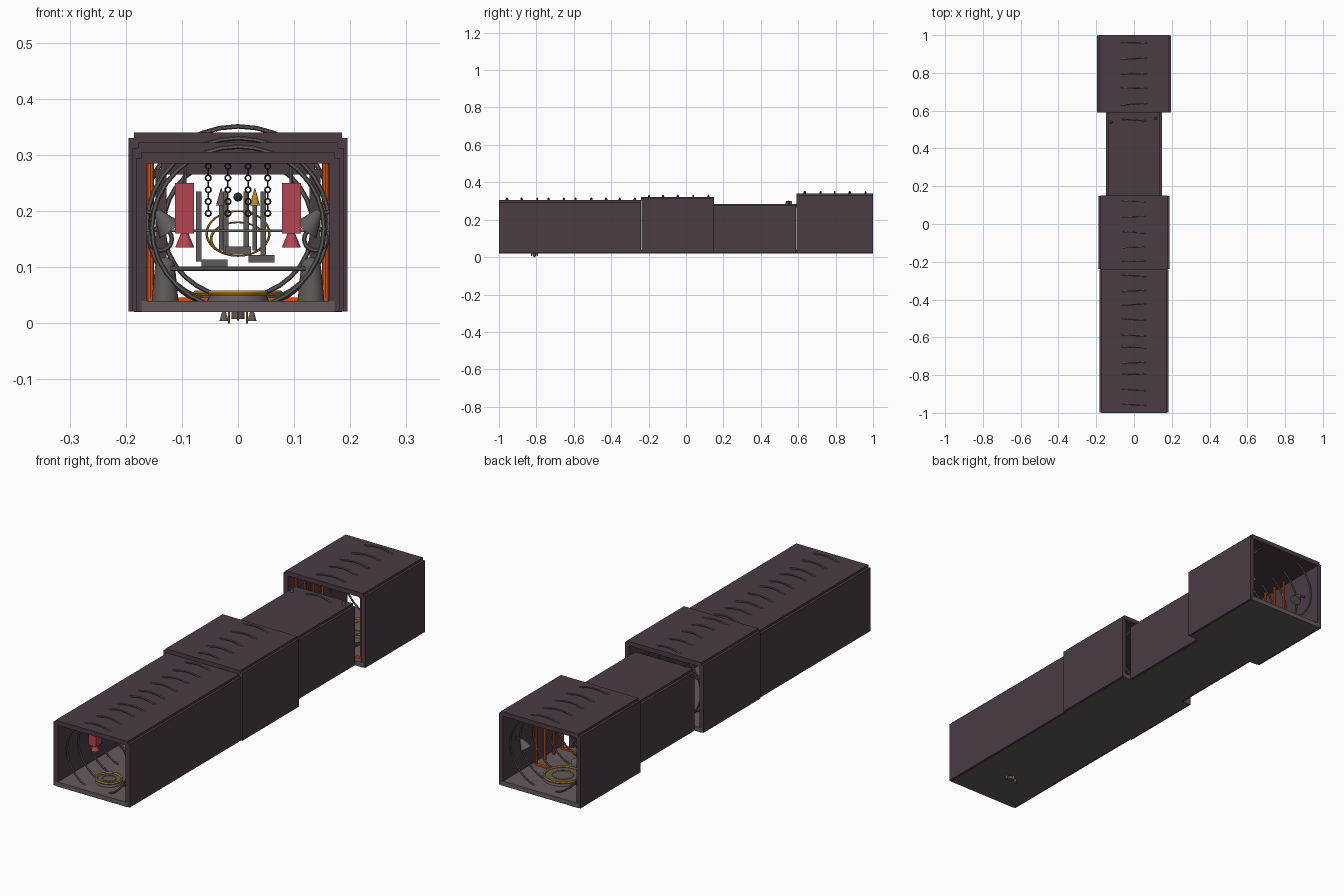
import bpy, math, random
from mathutils import Vector

random.seed(4)
if "Cube" in bpy.data.objects:
    bpy.data.objects.remove(bpy.data.objects["Cube"])


def material(name, r, g, b):
    m = bpy.data.materials.new(name)
    m.use_nodes = True
    m.diffuse_color = (r, g, b, 1)
    m.node_tree.nodes["Principled BSDF"].inputs["Base Color"].default_value = (r, g, b, 1)
    return m


PLUM = material("plum panel", 0.07, 0.045, 0.06)
FLOOR = material("warm grey floor", 0.13, 0.105, 0.105)
GREY = material("grey metal", 0.12, 0.105, 0.105)
RED = material("red", 0.45, 0.06, 0.085)
GOLD = material("gold", 0.5, 0.25, 0.015)
ORANGE = material("orange", 0.72, 0.08, 0.006)
BLACK = material("black iron", 0.02, 0.02, 0.02)


def finish(name, mat, smooth=False):
    ob = bpy.context.object
    ob.name = name
    ob.data.materials.append(mat)
    if smooth:
        bpy.ops.object.shade_smooth_by_angle()
    return ob


def box(name, mat, x, y, z):
    """Box from (low, high) spans on each axis."""
    spans = (x, y, z)
    bpy.ops.mesh.primitive_cube_add(size=1, location=[(a + b) / 2 for a, b in spans])
    bpy.context.object.scale = [b - a for a, b in spans]
    return finish(name, mat)


def rod(name, mat, start, end, r1, r2=None, sides=12):
    """Cylinder or cone between two points."""
    a, b = Vector(start), Vector(end)
    bpy.ops.mesh.primitive_cone_add(vertices=sides, radius1=r1, radius2=r1 if r2 is None else r2,
                                    depth=(b - a).length, location=(a + b) / 2)
    bpy.context.object.rotation_euler = (b - a).to_track_quat("Z", "Y").to_euler()
    return finish(name, mat, True)


def ring(name, mat, loc, radius, tube, rot=(0, 0, 0), stretch=1, sides=32):
    bpy.ops.mesh.primitive_torus_add(major_radius=radius, minor_radius=tube, major_segments=sides,
                                     minor_segments=6, location=loc, rotation=rot)
    bpy.context.object.scale.x = stretch
    return finish(name, mat, True)


def ball(name, mat, loc, radius):
    bpy.ops.mesh.primitive_uv_sphere_add(segments=12, ring_count=8, radius=radius, location=loc)
    return finish(name, mat, True)


# Four nested tunnel sections: half width, top, y span, hoop centre, hoop radius
BASE, T = 0.02, 0.01
sections = {
    "front": (0.172, 0.305, -1.0, -0.24, 0.170, 0.145),
    "middle": (0.178, 0.322, -0.24, 0.15, 0.177, 0.153),
    "narrow": (0.137, 0.285, 0.15, 0.59, 0.172, 0.126),
    "rear": (0.185, 0.340, 0.59, 1.0, 0.191, 0.160),
}
hoop_rows = {
    "front": [-0.96, -0.88, -0.8, -0.73, -0.65, -0.59, -0.51, -0.43, -0.35, -0.27],
    "middle": [-0.2, -0.12, -0.04, 0.04, 0.12],
    "narrow": [0.55],
    "rear": [0.64, 0.72, 0.8, 0.88, 0.96],
}
for part, (w, top, y0, y1, cz, radius) in sections.items():
    box(part + "_floor", FLOOR, (-w, w), (y0, y1), (BASE, BASE + 2 * T))
    box(part + "_ceiling", PLUM, (-w, w), (y0, y1), (top - 2 * T, top))
    for side, s in (("left", 1), ("right", -1)):
        edges = sorted((s * (w - T), s * (w + T)))
        box(f"{part}_{side}_wall", PLUM, edges, (y0 + 0.001, y1 - 0.001), (BASE + 0.001, top - T))
    # Slightly skewed hoops that break through the ceiling
    for y in hoop_rows[part]:
        tilt = (math.pi / 2 + random.uniform(-0.04, 0.04), 0, random.uniform(-0.09, 0.09))
        ring(part + "_hoop", GREY, (0, y, cz), radius, 0.004, tilt, 1.06)

# Knobs on the narrow roof
for x, y in ((-0.12, 0.54), (0.115, 0.56)):
    rod("roof_knob", GREY, (x, y, 0.28), (x, y, 0.3), 0.009, 0.005)

# Round daises with gold rims at both ends
for name, y, r in (("front", -0.88, 0.05), ("rear", 0.84, 0.075)):
    rod(name + "_dais", GREY, (0, y, 0.038), (0, y, 0.052), r + 0.006, r, 32)
    ring(name + "_dais_rim", GOLD, (0, y, 0.054), r, 0.005)
    ring(name + "_dais_inner_rim", GOLD, (0, y, 0.053), r * 0.55, 0.002)

# Small fixture under the front floor
rod("under_hub", GREY, (0, -0.81, 0.008), (0, -0.81, 0.022), 0.012)
for s in (-1, 1):
    rod("under_cone", GREY, (s * 0.025, -0.81, 0.004), (s * 0.025, -0.81, 0.022), 0.008, 0.003)
    rod("under_pin", GOLD, (s * 0.016, -0.81, 0), (s * 0.016, -0.81, 0.022), 0.0025, sides=6)
    rod("under_pin", GOLD, (0, -0.81 + s * 0.016, 0.005), (0, -0.81 + s * 0.016, 0.022), 0.0025, sides=6)

# Side fittings, mirrored left and right
for side, s in (("left", 1), ("right", -1)):
    x = s * 0.095
    box(side + "_red_case", RED, (x - 0.017, x + 0.017), (-0.86, -0.82), (0.16, 0.25))
    rod(side + "_red_nozzle", RED, (x, -0.84, 0.135), (x, -0.84, 0.162), 0.017, 0.006)
    rod(side + "_case_hanger", GREY, (x, -0.84, 0.25), (x, -0.84, 0.29), 0.003)
    # Orange wall posts in the rear section
    for y in (0.62, 0.68, 0.74, 0.8):
        rod(side + "_orange_post", ORANGE, (s * 0.156, y, 0.04), (s * 0.156, y, 0.322), 0.006, sides=8)
    # Flared wall lamps and floor tanks
    for y in (-0.6, 0.92):
        rod(side + "_lamp", GREY, (s * 0.12, y, 0.165), (s * 0.145, y, 0.2), 0.024, 0.006, 16)
        rod(side + "_lamp_arm", GREY, (s * 0.14, y, 0.195), (s * 0.17, y, 0.2), 0.004)
    rod(side + "_tank", GREY, (s * 0.13, -0.35, 0.038), (s * 0.13, -0.35, 0.1), 0.024, 0.018, 16)
    ball(side + "_tank_dome", GREY, (s * 0.13, -0.35, 0.1), 0.018)
    ring(side + "_wall_coil", GREY, (s * 0.138, -0.5, 0.15), 0.02, 0.004, (math.pi / 2, 0, 0), sides=20)
    # Gold-tipped and plain hanging spikes
    rod(side + "_spike", GOLD if s > 0 else GREY, (s * 0.03, -0.3, 0.21), (s * 0.03, -0.3, 0.24), 0.009, 0.001)
    rod(side + "_spike_rod", GREY, (s * 0.03, -0.3, 0.13), (s * 0.03, -0.3, 0.212), 0.004)
    # Hanging chains
    for cx in (0.018, 0.053):
        for i in range(9):
            z = 0.28 - i * 0.0105
            turn = math.pi / 2 if i % 2 else 0
            ring(side + "_chain_link", BLACK, (s * cx, -0.45, z), 0.005, 0.0015,
                 (math.pi / 2, 0, turn), sides=10)

# Orange floor strips joining the posts
for y in (0.62, 0.8):
    box("orange_floor_strip", ORANGE, (-0.156, 0.156), (y - 0.006, y + 0.006), (0.039, 0.046))

# Hanging levers with foot pads
for x, z, y in ((-0.07, 0.11, -0.4), (-0.022, 0.125, -0.42), (0.015, 0.125, -0.42), (0.045, 0.115, -0.4)):
    box("lever", GREY, (x - 0.005, x + 0.005), (y - 0.005, y + 0.005), (z, 0.235))
for x, z in ((-0.042, 0.107), (0, 0.13), (0.042, 0.115)):
    box("lever_pad", GREY, (x - 0.023, x + 0.023), (-0.43, -0.39), (z - 0.007, z + 0.007))

# Cross rods, thin gold loops and a hanging ball
rod("lower_cross_rod", GREY, (-0.12, -0.38, 0.097), (0.12, -0.38, 0.097), 0.004)
rod("upper_cross_rod", GREY, (-0.17, -0.5, 0.165), (0.17, -0.5, 0.165), 0.0025)
ring("gold_loop", GOLD, (0, -0.2, 0.16), 0.04, 0.0015, (math.pi / 2, 0, 0), 1.4)
ring("gold_loop", GOLD, (0, -0.1, 0.15), 0.03, 0.0015, (math.pi / 2, 0, 0), 1.6)
ball("hanging_ball", BLACK, (0, -0.45, 0.225), 0.008)
